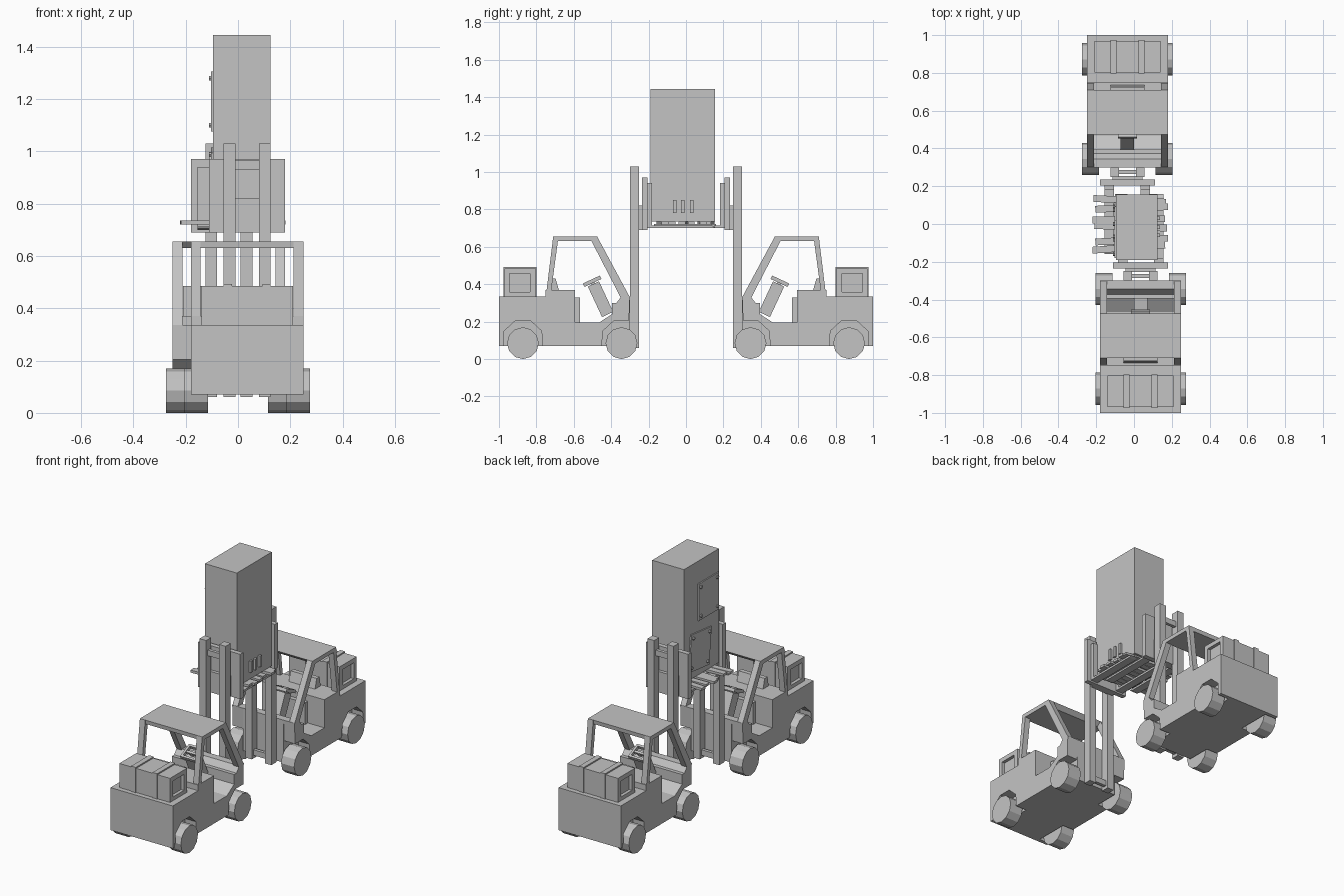
import bpy, bmesh, math
from mathutils import Matrix, Vector

cube = bpy.data.objects.get("Cube")
if cube:
    bpy.data.objects.remove(cube, do_unlink=True)

grey = bpy.data.materials.new("plain_grey")
grey.use_nodes = True
colour = (0.55, 0.55, 0.55, 1)
grey.diffuse_color = colour
grey.node_tree.nodes["Principled BSDF"].inputs["Base Color"].default_value = colour


def finish(name, bm, matrix):
    bmesh.ops.transform(bm, matrix=matrix, verts=bm.verts)
    bmesh.ops.recalc_face_normals(bm, faces=bm.faces)
    mesh = bpy.data.meshes.new(name)
    bm.to_mesh(mesh)
    bm.free()
    mesh.materials.append(grey)
    obj = bpy.data.objects.new(name, mesh)
    bpy.context.collection.objects.link(obj)
    return obj


def prism(name, profile, x0, x1, matrix=Matrix()):
    """Extrude a (y, z) outline from x0 to x1."""
    bm = bmesh.new()
    face = bm.faces.new([bm.verts.new((x0, y, z)) for y, z in profile])
    new = bmesh.ops.extrude_face_region(bm, geom=[face])["geom"]
    verts = [v for v in new if isinstance(v, bmesh.types.BMVert)]
    bmesh.ops.translate(bm, verts=verts, vec=(x1 - x0, 0, 0))
    return finish(name, bm, matrix)


def box(name, x, y, z, matrix=Matrix()):
    outline = [(y[0], z[0]), (y[1], z[0]), (y[1], z[1]), (y[0], z[1])]
    return prism(name, outline, x[0], x[1], matrix)


def cylinder(name, centre, radius, width, matrix, sides=12):
    """Cylinder lying along x."""
    bm = bmesh.new()
    turn = Matrix.Translation(centre) @ Matrix.Rotation(math.pi / 2, 4, 'Y')
    bmesh.ops.create_cone(bm, cap_ends=True, segments=sides, radius1=radius,
                          radius2=radius, depth=width, matrix=turn)
    return finish(name, bm, matrix)


def both(func, name, inner, outer, *args):
    """Build a part on the left and on the right."""
    func("left_" + name, *args[:1], inner, outer, *args[1:])
    func("right_" + name, *args[:1], -outer, -inner, *args[1:])


def arch(y):
    return [(y - .105, .07), (y - .1, .15), (y - .04, .205),
            (y + .04, .205), (y + .1, .15), (y + .105, .07)]


def forklift(tag, m):
    half = .215
    rear_wheel, front_wheel = -.872, -.345
    # Chassis: a core plus side walls with wheel arches
    upper = [(-.3, .335), (-.345, .335), (-.372, .3), (-.395, .3), (-.395, .24),
             (-.465, .195), (-.594, .195), (-.594, .37), (-.75, .37),
             (-.75, .335), (-1, .335)]
    prism(tag + "_chassis", [(-1, .07), (-.3, .07)] + upper, -.14, .14, m)
    side = [(-1, .07)] + arch(rear_wheel) + arch(front_wheel)[:4] + upper
    for s, label in ((1, "left"), (-1, "right")):
        def name(part):
            return f"{tag}_{label}_{part}"

        def span(a, b):
            return sorted((s * a, s * b))
        prism(name("side_wall"), side, *span(.14, half), m)
        for part, y in (("rear_wheel", rear_wheel), ("front_wheel", front_wheel)):
            cylinder(name(part), (s * .195, y, .085), .085, .09, m)
        # Cab posts
        prism(name("front_post"), [(-.3, .33), (-.35, .33), (-.505, .63),
                                   (-.475, .655)], *span(.178, half), m)
        prism(name("rear_post"), [(-.75, .33), (-.72, .37), (-.685, .63),
                                  (-.71, .655)], *span(.178, half), m)
        # Mast rails, forks and tank straps
        box(name("mast_rail"), span(.045, .09), (-.3, -.25), (.06, 1.03), m)
        box(name("fork_shank"), span(.07, .12), (-.205, -.182), (.7, .94), m)
        prism(name("fork_blade"), [(-.205, .7), (.14, .7), (.16, .706),
                                   (.14, .713), (-.205, .713)], *span(.07, .12), m)
        box(name("tank_strap"), span(.058, .09), (-.975, -.798), (.335, .493), m)
        # Raised rim on each end of the power unit
        for part, y, z in (("low", (-.97, -.802), (.335, .358)),
                           ("high", (-.97, -.802), (.457, .485)),
                           ("back", (-.97, -.943), (.358, .457)),
                           ("front", (-.833, -.802), (.358, .457))):
            box(name("tank_rim_" + part), span(.155, .175), y, z, m)
    box(tag + "_power_unit", (-.155, .155), (-.97, -.802), (.335, .485), m)
    # Roof, seat and footwell step
    prism(tag + "_roof", [(-.71, .655), (-.475, .655), (-.5, .63), (-.707, .63)],
          -half, half, m)
    prism(tag + "_seat_back", [(-.735, .37), (-.68, .37), (-.697, .43),
                               (-.725, .43)], -.09, .09, m)
    box(tag + "_seat_front", (-.1, .1), (-.594, -.567), (.195, .33), m)
    # Steering column and wheel, leaning towards the seat
    lean = m @ Matrix.Translation((0, -.457, .32)) @ Matrix.Rotation(math.radians(25), 4, 'X')
    box(tag + "_steering_column", (-.036, .036), (-.033, .033), (-.09, .09), lean)
    box(tag + "_steering_stem", (-.01, .01), (-.01, .01), (.08, .108), lean)
    box(tag + "_steering_spoke", (-.04, .04), (-.008, .008), (.1, .112), lean)
    for s in (-1, 1):
        box(tag + "_steering_rim_side", sorted((s * .036, s * .05)), (-.05, .05),
            (.096, .116), lean)
        box(tag + "_steering_rim_bar", (-.036, .036), sorted((s * .036, s * .05)),
            (.096, .116), lean)
    # Mast cross bars and lifting carriage
    for z in (.08, .93):
        box(tag + "_mast_cross_bar", (-.045, .045), (-.285, -.265), (z, z + .035), m)
    box(tag + "_carriage_slide", (-.08, .08), (-.255, -.232), (.69, .82), m)
    box(tag + "_carriage", (-.145, .145), (-.235, -.205), (.69, .97), m)


offset = Matrix.Translation((.035, 0, 0))
forklift("front_truck", offset)
forklift("rear_truck", Matrix.Rotation(math.pi, 4, 'Z') @ offset)

# Carried cabinet with vent fins on one side
box("cabinet", (-.095, .125), (-.19, .155), (.735, 1.445))
for y in (-.06, -.018, .03):
    box("vent_fin", (.125, .138), (y - .009, y + .009), (.78, .85))

# Bolted access panels on the other side, the lower one hanging askew
for label, y, z, tilt in (("upper", -.08, 1.19, 0), ("lower", .005, .89, 6)):
    place = Matrix.Translation((-.095, y, z)) @ Matrix.Rotation(math.radians(tilt), 4, 'X')
    box(label + "_panel", (-.008, 0), (-.1, .1), (-.115, .115), place)
    for sy in (-1, 1):
        for sz in (-1, 1):
            cylinder(label + "_bolt", (-.01, sy * .08, sz * .09), .01, .012, place, 6)

# Pallet: loose slats on two bearers
for y, turn, shift in ((.125, -3, -.02), (.085, 2, -.01), (.025, 1, -.025),
                       (-.015, -2, -.015), (-.085, 3, -.01), (-.125, 4, -.025)):
    place = Matrix.Translation((shift, y, 0)) @ Matrix.Rotation(math.radians(turn), 4, 'Z')
    box("pallet_slat", (-.195, .19), (-.018, .018), (.72, .735), place)
for x in (-.08, .1):
    box("pallet_bearer", (x - .02, x + .02), (-.17, .16), (.711, .722))
